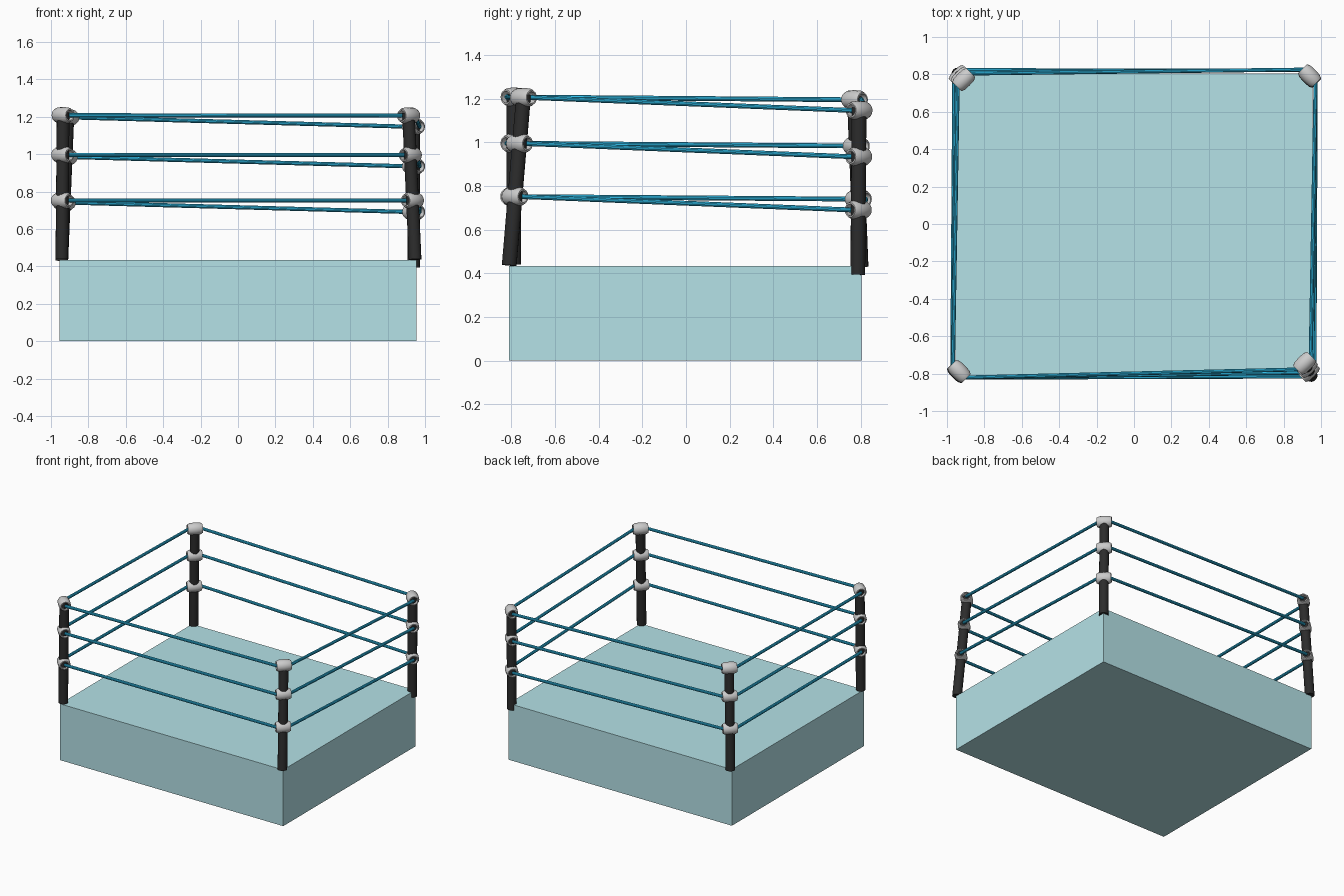
import bpy, bmesh, math
from mathutils import Vector, Matrix

if "Cube" in bpy.data.objects:
    bpy.data.objects.remove(bpy.data.objects["Cube"])


def material(name, rgb):
    m = bpy.data.materials.new(name)
    m.diffuse_color = (*rgb, 1)
    m.use_nodes = True
    m.node_tree.nodes["Principled BSDF"].inputs["Base Color"].default_value = m.diffuse_color
    return m


TEAL = material("teal", (0.46, 0.76, 0.80))
BLACK = material("black", (0.025, 0.025, 0.025))
BLUE = material("blue", (0.03, 0.52, 0.83))
GREY = material("light_grey", (0.70, 0.70, 0.70))


def finish(ob, mat, smooth=True):
    ob.data.materials.append(mat)
    if smooth:
        bpy.ops.object.select_all(action='DESELECT')
        ob.select_set(True)
        bpy.context.view_layer.objects.active = ob
        bpy.ops.object.shade_smooth_by_angle(angle=math.radians(35))


def rod(name, a, b, radius, sides, mat):
    d = b - a
    bpy.ops.mesh.primitive_cylinder_add(vertices=sides, radius=radius, depth=d.length)
    ob = bpy.context.object
    ob.name = name
    ob.matrix_world = Matrix.Translation((a + b) / 2) @ d.to_track_quat('Z', 'Y').to_matrix().to_4x4()
    finish(ob, mat)


def pad(name, centre, axis):
    # hollow barrel: closed profile (along axis, radius) spun around the axis
    profile = [(-0.053, 0.027), (-0.053, 0.034), (-0.036, 0.042), (0, 0.044),
               (0.036, 0.042), (0.053, 0.034), (0.053, 0.027)]
    bm = bmesh.new()
    vs = [bm.verts.new((r, 0, h)) for h, r in profile]
    es = [bm.edges.new((vs[i], vs[(i + 1) % len(vs)])) for i in range(len(vs))]
    bmesh.ops.spin(bm, geom=vs + es, cent=(0, 0, 0), axis=(0, 0, 1),
                   angle=math.tau, steps=16, use_duplicate=False)
    bmesh.ops.remove_doubles(bm, verts=bm.verts, dist=1e-4)
    bmesh.ops.recalc_face_normals(bm, faces=bm.faces)
    me = bpy.data.meshes.new(name)
    bm.to_mesh(me)
    bm.free()
    ob = bpy.data.objects.new(name, me)
    bpy.context.collection.objects.link(ob)
    ob.matrix_world = Matrix.Translation(centre) @ axis.to_track_quat('Z', 'Y').to_matrix().to_4x4()
    finish(ob, GREY)


# platform
bpy.ops.mesh.primitive_cube_add(size=1, location=(0, -0.004, 0.2175))
platform = bpy.context.object
platform.name = "platform"
platform.scale = (1.91, 1.615, 0.435)
finish(platform, TEAL, False)

# corners in counter-clockwise order: bottom of post, centre of top pad
corners = [
    ("front_left", (-0.942, -0.790, 0.442), (-0.935, -0.788, 1.208)),
    ("front_right", (0.947, -0.810, 0.437), (0.912, -0.745, 1.206)),
    ("back_right", (0.940, 0.787, 0.394), (0.938, 0.793, 1.147)),
    ("back_left", (-0.942, 0.802, 0.430), (-0.910, 0.772, 1.196)),
]
DROPS = {"top": 0.0, "middle": 0.212, "bottom": 0.456}

# posts and pads
centres, axes = [], []
for i, (name, low, high) in enumerate(corners):
    low, high = Vector(low), Vector(high)
    up = (high - low).normalized()
    rod(name + "_post", low, high + up * 0.014, 0.034, 16, BLACK)
    ang = math.radians(-45 + 90 * i)
    axis = Vector((math.cos(ang), math.sin(ang), 0))
    row = {lv: high - up * d for lv, d in DROPS.items()}
    for lv, c in row.items():
        pad(f"{name}_{lv}_pad", c, axis)
    centres.append(row)
    axes.append(axis)

# ropes from pad end to pad end
SIDES = ["front", "right", "back", "left"]
for i, side in enumerate(SIDES):
    j = (i + 1) % 4
    for lv in DROPS:
        a = centres[i][lv] + axes[i] * 0.046
        b = centres[j][lv] - axes[j] * 0.046
        rod(f"{side}_{lv}_rope", a, b, 0.011, 10, BLUE)
